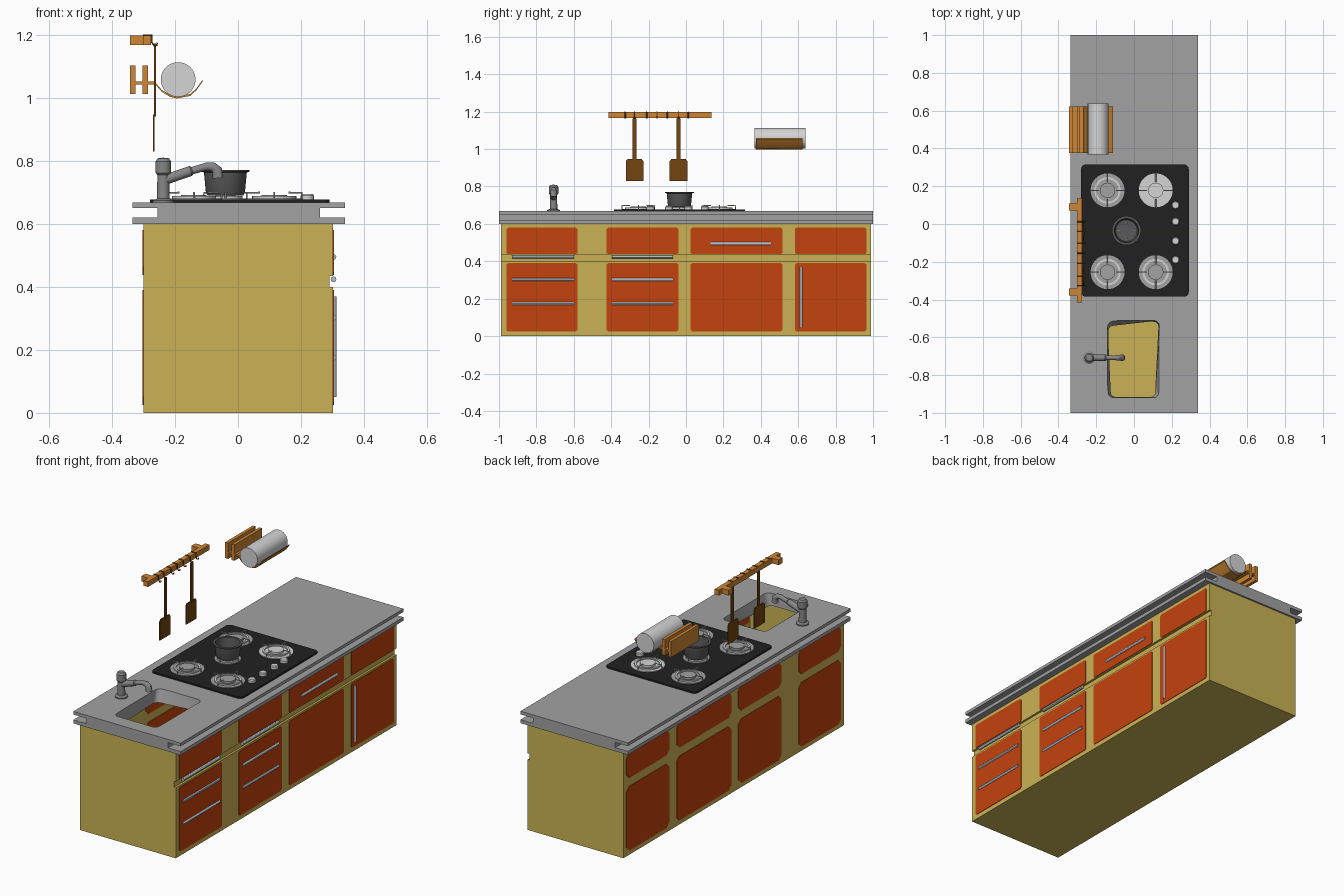
import bpy, bmesh, math
from mathutils import Vector

if "Cube" in bpy.data.objects:
    bpy.data.objects.remove(bpy.data.objects["Cube"])


def mat(name, r, g, b):
    m = bpy.data.materials.new(name)
    m.diffuse_color = (r, g, b, 1)
    m.use_nodes = True
    m.node_tree.nodes["Principled BSDF"].inputs["Base Color"].default_value = m.diffuse_color
    return m


YELLOW = mat("cabinet yellow", 0.60, 0.45, 0.09)
RED = mat("panel orange red", 0.56, 0.055, 0.004)
STONE = mat("worktop grey", 0.36, 0.36, 0.36)
BLACK = mat("hob black", 0.015, 0.015, 0.015)
LIGHT = mat("light grey", 0.66, 0.66, 0.66)
STEEL = mat("handle steel", 0.50, 0.54, 0.60)
METAL = mat("tap metal", 0.24, 0.24, 0.24)
POT = mat("pot dark grey", 0.10, 0.10, 0.10)
WOOD = mat("wood", 0.62, 0.24, 0.035)
BROWN = mat("dark wood", 0.17, 0.06, 0.005)


def finish(name, bm, m):
    bmesh.ops.recalc_face_normals(bm, faces=bm.faces)
    me = bpy.data.meshes.new(name)
    bm.to_mesh(me)
    bm.free()
    me.materials.append(m)
    ob = bpy.data.objects.new(name, me)
    bpy.context.collection.objects.link(ob)
    return ob


def prism(name, pts, axis, a, b, m):
    """Outline in the plane across the axis, extruded from a to b."""
    put = {'x': lambda p, h: (h, p[0], p[1]),
           'y': lambda p, h: (p[0], h, p[1]),
           'z': lambda p, h: (p[0], p[1], h)}[axis]
    bm = bmesh.new()
    lo = [bm.verts.new(put(p, a)) for p in pts]
    hi = [bm.verts.new(put(p, b)) for p in pts]
    bm.faces.new(lo)
    bm.faces.new(hi)
    n = len(pts)
    for i in range(n):
        j = (i + 1) % n
        bm.faces.new((lo[i], lo[j], hi[j], hi[i]))
    return finish(name, bm, m)


def rrect(x0, x1, y0, y1, r, seg):
    pts = []
    for k, (cx, cy) in enumerate([(x1 - r, y1 - r), (x0 + r, y1 - r),
                                  (x0 + r, y0 + r), (x1 - r, y0 + r)]):
        for s in range(seg + 1):
            t = math.pi / 2 * (k + s / seg)
            pts.append((cx + r * math.cos(t), cy + r * math.sin(t)))
    return pts


def box(name, x0, x1, y0, y1, z0, z1, m):
    return prism(name, [(x0, y0), (x1, y0), (x1, y1), (x0, y1)], 'z', z0, z1, m)


def lathe(name, x, y, prof, m, n=32):
    """Profile of (radius, z) spun round a vertical axis."""
    bm = bmesh.new()
    vs = [bm.verts.new((x + r, y, z)) for r, z in prof]
    es = [bm.edges.new(e) for e in zip(vs, vs[1:])]
    bmesh.ops.spin(bm, geom=vs + es, cent=(x, y, 0), axis=(0, 0, 1),
                   angle=2 * math.pi, steps=n, use_duplicate=False)
    bmesh.ops.remove_doubles(bm, verts=bm.verts, dist=1e-5)
    return finish(name, bm, m)


def tube(name, pts, rad, m, res=4):
    """Round tube through points; a point may carry its own radius factor."""
    cu = bpy.data.curves.new(name, 'CURVE')
    cu.dimensions = '3D'
    cu.bevel_depth, cu.bevel_resolution, cu.use_fill_caps = rad, res, True
    sp = cu.splines.new('POLY')
    sp.points.add(len(pts) - 1)
    for q, p in zip(sp.points, pts):
        q.co = (p[0], p[1], p[2], 1)
        q.radius = p[3] if len(p) > 3 else 1
    tmp = bpy.data.objects.new(name, cu)
    bpy.context.collection.objects.link(tmp)
    me = bpy.data.meshes.new_from_object(
        tmp.evaluated_get(bpy.context.evaluated_depsgraph_get()))
    bpy.data.objects.remove(tmp)
    me.materials.clear()
    me.materials.append(m)
    ob = bpy.data.objects.new(name, me)
    bpy.context.collection.objects.link(ob)


# Cabinet carcass, open at the top, with a finger groove along the front
box("cabinet_floor", -0.3, 0.29, -0.99, 0.99, 0, 0.015, YELLOW)
box("cabinet_back", -0.3, -0.285, -0.99, 0.99, 0.015, 0.6, YELLOW)
for s, y in (("left", -0.99), ("right", 0.975)):
    box("cabinet_end_" + s, -0.285, 0.29, y, y + 0.015, 0.015, 0.6, YELLOW)
box("front_lower", 0.28, 0.302, -0.99, 0.99, 0, 0.40, YELLOW)
box("front_groove", 0.28, 0.29, -0.99, 0.99, 0.40, 0.435, YELLOW)
box("front_upper", 0.28, 0.302, -0.99, 0.99, 0.435, 0.6, YELLOW)

# Door and drawer panels, front and back
BAYS = [(-0.96, -0.58), (-0.425, -0.04), (0.025, 0.515), (0.582, 0.965)]
for i, (a, b) in enumerate(BAYS):
    for row, z0, z1 in (("lower", 0.025, 0.39), ("upper", 0.438, 0.58)):
        prism(f"front_panel_{row}_{i}", rrect(a, b, z0, z1, 0.008, 1), 'x', 0.277, 0.305, RED)
        prism(f"back_panel_{row}_{i}", rrect(a, b, z0, z1, 0.025, 1), 'x', -0.303, -0.282, RED)

# Bar handles
for i, (a, b) in enumerate([(-0.93, -0.60), (-0.395, -0.07)]):
    for z in (0.175, 0.302, 0.424):
        tube("drawer_handle", [(0.303, a, z), (0.303, b, z)], 0.009, STEEL)
tube("top_drawer_handle", [(0.303, 0.13, 0.495), (0.303, 0.455, 0.495)], 0.009, STEEL)
tube("door_handle", [(0.303, 0.615, 0.05), (0.303, 0.615, 0.37)], 0.009, STEEL)

# Worktop with grooved edges and a sink opening that narrows downwards
half = [(0.34, 0.60), (0.34, 0.62), (0.26, 0.62), (0.26, 0.65), (0.34, 0.65), (0.34, 0.668)]
top = prism("worktop", half + [(0.005 - x, z) for x, z in reversed(half)], 'y', -1, 1, STONE)
X0, X1, Y0, Y1 = -0.14, 0.135, -0.92, -0.51
cut = prism("sink_cutter", rrect(X0, X1, Y0, Y1, 0.03, 5), 'z', 0.59, 0.668, STONE)
cut.hide_render = True
for v in cut.data.vertices:
    u, w = (v.co.x - X0) / (X1 - X0), (v.co.y - Y0) / (Y1 - Y0)
    if v.co.z < 0.6:
        near = Vector((-0.12, -0.915)).lerp(Vector((0.11, -0.915)), u)
        far = Vector((-0.137, -0.545)).lerp(Vector((0.13, -0.515)), u)
        v.co.xy = near.lerp(far, w)
    else:
        v.co.z = 0.68
mod = top.modifiers.new("sink", 'BOOLEAN')
mod.object, mod.operation, mod.solver = cut, 'DIFFERENCE', 'EXACT'
bpy.context.view_layer.objects.active = top
bpy.ops.object.modifier_apply(modifier="sink")
bpy.data.objects.remove(cut)

# Tap
TX, TY = -0.237, -0.708
lathe("tap_body", TX, TY, [(0, 0.668), (0.034, 0.668), (0.034, 0.674), (0.02, 0.68), (0.019, 0.755),
      (0.025, 0.762), (0.025, 0.798), (0.018, 0.808), (0, 0.81)], METAL)
tube("tap_spout", [(TX, TY, 0.738, 1.1), (-0.15, TY, 0.768, 1.1), (-0.145, TY, 0.769, 0.8),
     (-0.10, TY, 0.782, 0.85), (-0.08, TY, 0.781, 1), (-0.066, TY, 0.77, 1.1),
     (-0.064, TY, 0.745, 1.2)], 0.015, METAL, 5)

# Hob, burners with pan supports, knobs
prism("hob_plate", rrect(-0.28, 0.29, -0.385, 0.315, 0.025, 5), 'z', 0.666, 0.677, BLACK)
for x, y, r, m in ((-0.14, 0.178, 0.09, STONE), (0.115, 0.178, 0.09, LIGHT), (-0.14, -0.255, 0.09, STONE),
                   (0.115, -0.255, 0.09, STONE), (-0.04, -0.035, 0.07, STONE)):
    lathe("burner_base", x, y, [(0, 0.675), (r, 0.675), (r, 0.681), (0, 0.681)], m)
    lathe("burner_ring", x, y, [(r * .78, 0.68), (r * .78, 0.688), (r * .66, 0.688), (r * .66, 0.68)], LIGHT)
    lathe("burner_cap", x, y, [(r * .45, 0.68), (r * .45, 0.692), (0, 0.692)], m)
    for k in range(4):
        c, s = math.cos(k * math.pi / 2), math.sin(k * math.pi / 2)
        tube("pan_support", [(x + c * r * q, y + s * r * q, z) for q, z in
             ((0.97, 0.68), (0.97, 0.699), (0.5, 0.699))], 0.003, LIGHT, 1)
for y in (0.10, 0.013, -0.09, -0.19):
    lathe("hob_knob", 0.22, y, [(0.021, 0.676), (0.021, 0.69), (0.017, 0.695), (0, 0.695)], LIGHT, 20)

# Cooking pot
lathe("pot", -0.04, -0.035, [(0, 0.69), (0.057, 0.69), (0.062, 0.70), (0.068, 0.763), (0.077, 0.766),
      (0.077, 0.771), (0.064, 0.771), (0.057, 0.702), (0, 0.698)], POT, 40)

# Utensil rail with brackets and hooks
box("utensil_rail", -0.302, -0.276, -0.415, 0.137, 1.167, 1.197, WOOD)
for y in (0.09, -0.36):
    box("rail_bracket", -0.343, -0.30, y - 0.018, y + 0.018, 1.167, 1.197, WOOD)
for y in (-0.325, -0.275, -0.21, -0.155, -0.10, -0.04, 0.012):
    tube("rail_hook", [(x, y, z) for x, z in ((-0.302, 1.199), (-0.274, 1.199), (-0.273, 1.175),
         (-0.266, 1.165), (-0.258, 1.167), (-0.256, 1.175))], 0.003, BROWN, 1)

# Two hanging spatulas
for y in (-0.275, -0.04):
    prism("spatula_handle", [(y - 0.011, 0.94), (y + 0.011, 0.94), (y + 0.011, 1.16), (y + 0.006, 1.172),
          (y - 0.006, 1.172), (y - 0.011, 1.16)], 'x', -0.266, -0.26, BROWN)
    prism("spatula_blade", [(y - 0.047, 0.83), (y + 0.047, 0.83), (y + 0.047, 0.935), (y + 0.038, 0.947),
          (y - 0.038, 0.947), (y - 0.047, 0.935)], 'x', -0.27, -0.265, BROWN)

# Paper roll holder and roll
for x in (-0.343, -0.303):
    box("holder_plate", x, x + 0.018, 0.375, 0.623, 1.012, 1.102, WOOD)
box("holder_bar", -0.33, -0.265, 0.375, 0.623, 1.042, 1.051, WOOD)
arc = [(-0.267, 1.048), (-0.243, 1.02), (-0.218, 1.004), (-0.195, 0.998), (-0.152, 1.006), (-0.132, 1.024), (-0.112, 1.052)]
prism("roll_cradle", arc + [(x, z + 0.006) for x, z in reversed(arc)], 'y', 0.375, 0.623, WOOD)
ring = [(-0.19 + 0.055 * math.cos(t * math.pi / 20), 1.058 + 0.055 * math.sin(t * math.pi / 20)) for t in range(40)]
prism("paper_roll", ring, 'y', 0.367, 0.639, LIGHT)

# Smooth the round parts, keep hard edges
bpy.ops.object.select_all(action='SELECT')
bpy.context.view_layer.objects.active = top
bpy.ops.object.shade_smooth_by_angle(angle=math.radians(30))
